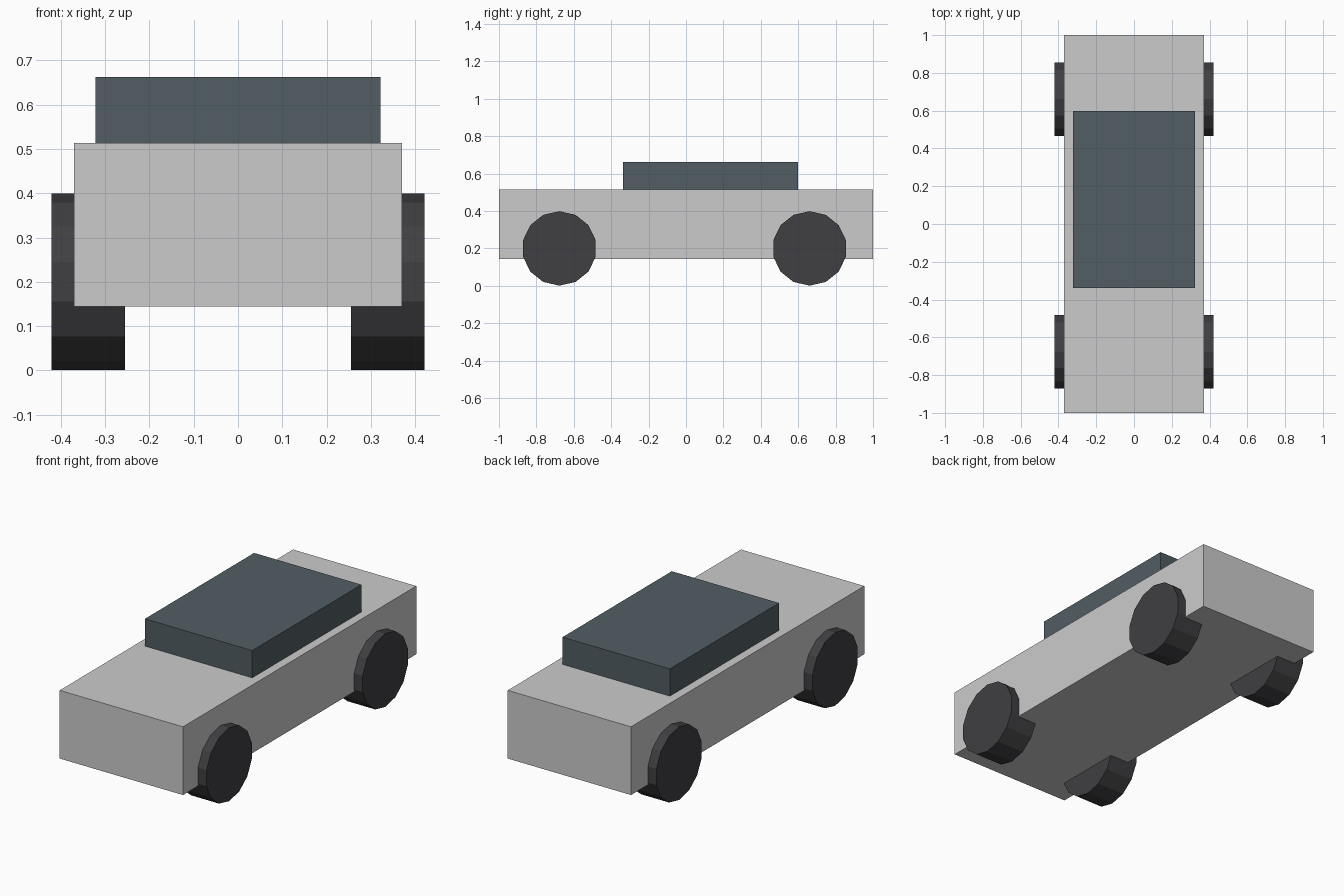
import bpy
import bmesh
from math import sin, cos, tau

if "Cube" in bpy.data.objects:
    bpy.data.objects.remove(bpy.data.objects["Cube"])


def material(name, color):
    mat = bpy.data.materials.new(name)
    mat.diffuse_color = (*color, 1)
    mat.use_nodes = True
    mat.node_tree.nodes["Principled BSDF"].inputs["Base Color"].default_value = mat.diffuse_color
    return mat


def add_object(name, bm, mat=None):
    bmesh.ops.recalc_face_normals(bm, faces=bm.faces[:])
    mesh = bpy.data.meshes.new(name)
    bm.to_mesh(mesh)
    bm.free()
    obj = bpy.data.objects.new(name, mesh)
    bpy.context.collection.objects.link(obj)
    if mat:
        mesh.materials.append(mat)
    return obj


def prism(name, profile, x0, x1, mat=None):
    """Extrude a (y, z) profile along x."""
    bm = bmesh.new()
    face = bm.faces.new([bm.verts.new((x0, y, z)) for y, z in profile])
    ext = bmesh.ops.extrude_face_region(bm, geom=[face], use_keep_orig=True)
    verts = [g for g in ext["geom"] if isinstance(g, bmesh.types.BMVert)]
    bmesh.ops.translate(bm, vec=(x1 - x0, 0, 0), verts=verts)
    return add_object(name, bm, mat)


def box_profile(y0, y1, z0, z1):
    return [(y0, z0), (y1, z0), (y1, z1), (y0, z1)]


glass = material("dark_glass", (0.085, 0.11, 0.125))
rubber = material("rubber", (0.05, 0.05, 0.055))

# Body and cabin
prism("body", box_profile(-1, 1, 0.144, 0.514), -0.37, 0.37)
prism("cabin", box_profile(-0.338, 0.598, 0.514, 0.662), -0.322, 0.322, glass)

# Wheels: 14-sided, partly sunk into the body, mirrored across x
SIDES, RADIUS = 14, 0.199
for name, y in (("front_wheels", -0.677), ("rear_wheels", 0.661)):
    ring = [(y + RADIUS * sin(tau * i / SIDES), 0.2 + RADIUS * cos(tau * i / SIDES))
            for i in range(SIDES)]
    wheel = prism(name, ring, 0.255, 0.421, rubber)
    wheel.modifiers.new("mirror", "MIRROR")
